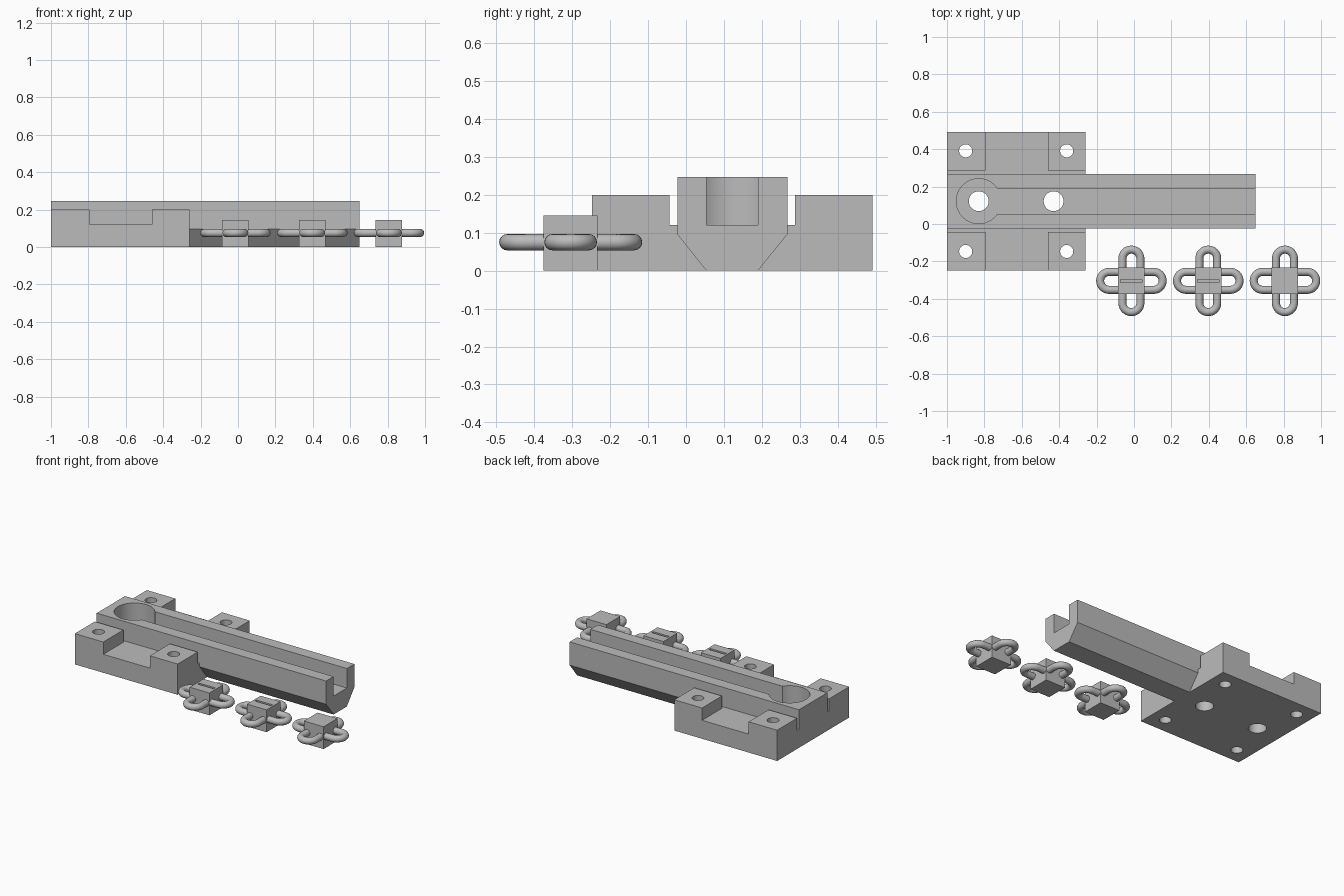
import bpy, bmesh, math

if "Cube" in bpy.data.objects:
    bpy.data.objects.remove(bpy.data.objects["Cube"])

grey = bpy.data.materials.new("plain grey")
grey.diffuse_color = (0.5, 0.5, 0.5, 1)
grey.use_nodes = True
grey.node_tree.nodes["Principled BSDF"].inputs["Base Color"].default_value = grey.diffuse_color
CY = 0.122  # centre line of the holder


def mesh_object(name, bm):
    bmesh.ops.recalc_face_normals(bm, faces=bm.faces)
    me = bpy.data.meshes.new(name)
    bm.to_mesh(me)
    bm.free()
    ob = bpy.data.objects.new(name, me)
    bpy.context.collection.objects.link(ob)
    me.materials.append(grey)
    return ob


def box(name, x0, x1, y0, y1, z0, z1):
    bm = bmesh.new()
    bmesh.ops.create_cube(bm, size=1)
    for v in bm.verts:
        v.co = ((x0 + x1) / 2 + v.co.x * (x1 - x0),
                (y0 + y1) / 2 + v.co.y * (y1 - y0),
                (z0 + z1) / 2 + v.co.z * (z1 - z0))
    return mesh_object(name, bm)


def cylinder(name, x, y, r, z0, z1, sides=48):
    bm = bmesh.new()
    bmesh.ops.create_cone(bm, cap_ends=True, segments=sides, radius1=r, radius2=r, depth=z1 - z0)
    bmesh.ops.translate(bm, verts=bm.verts, vec=(x, y, (z0 + z1) / 2))
    return mesh_object(name, bm)


def prism_x(name, profile, x0, x1):
    bm = bmesh.new()
    face = bm.faces.new([bm.verts.new((x0, y, z)) for y, z in profile])
    new = bmesh.ops.extrude_face_region(bm, geom=[face])["geom"]
    bmesh.ops.translate(bm, verts=[g for g in new if isinstance(g, bmesh.types.BMVert)],
                        vec=(x1 - x0, 0, 0))
    return mesh_object(name, bm)


def activate(ob):
    bpy.ops.object.select_all(action='DESELECT')
    ob.select_set(True)
    bpy.context.view_layer.objects.active = ob


def combine(ob, tool, operation):
    mod = ob.modifiers.new("bool", 'BOOLEAN')
    mod.operation, mod.object, mod.solver = operation, tool, 'EXACT'
    activate(ob)
    bpy.ops.object.modifier_apply(modifier=mod.name)
    bpy.data.objects.remove(tool, do_unlink=True)


def smooth(ob, degrees=35):
    activate(ob)
    bpy.ops.object.shade_smooth_by_angle(angle=math.radians(degrees))


# Holder: base plate, four corner posts and the long keel-shaped rail
holder = box("rail_holder", -1, -0.26, CY - 0.37, CY + 0.37, 0, 0.12)
for x0, x1 in ((-1, -0.795), (-0.46, -0.26)):
    for y0, y1 in ((CY - 0.37, CY - 0.165), (CY + 0.165, CY + 0.37)):
        combine(holder, box("post", x0, x1, y0, y1, 0.06, 0.2), 'UNION')
half = [(0.068, 0), (0.145, 0.096), (0.145, 0.247)]
profile = [(CY + y, z) for y, z in half] + [(CY - y, z) for y, z in reversed(half)]
combine(holder, prism_x("rail", profile, -1, 0.65), 'UNION')

# Channel, round pocket and the through holes
combine(holder, box("channel", -0.83, 0.8, CY - 0.068, CY + 0.068, 0.12, 0.4), 'DIFFERENCE')
combine(holder, cylinder("pocket", -0.83, CY, 0.12, 0.12, 0.4, 64), 'DIFFERENCE')
for x in (-0.83, -0.43):
    combine(holder, cylinder("rail_hole", x, CY, 0.053, -0.1, 0.4), 'DIFFERENCE')
for x in (-0.9, -0.36):
    for s in (-1, 1):
        combine(holder, cylinder("post_hole", x, CY + s * 0.269, 0.035, -0.1, 0.4), 'DIFFERENCE')
smooth(holder)


# Closed tube loop shaped like a stretched ring
def loop(name, x, y, turned):
    r, straight = 0.048, 0.119
    pts = []
    for side in (0, 1):
        for i in range(17):
            a = -math.pi / 2 + math.pi * side + math.pi * i / 16
            px = r * math.cos(a) + (straight if side == 0 else -straight)
            py = r * math.sin(a)
            pts.append((-py, px) if turned else (px, py))
    cu = bpy.data.curves.new(name, 'CURVE')
    cu.dimensions = '3D'
    cu.bevel_depth = 0.0215
    cu.bevel_resolution = 6
    sp = cu.splines.new('POLY')
    sp.points.add(len(pts) - 1)
    for p, (px, py) in zip(sp.points, pts):
        p.co = (x + px, y + py, 0.075, 1)
    sp.use_cyclic_u = True
    ob = bpy.data.objects.new(name, cu)
    bpy.context.collection.objects.link(ob)
    cu.materials.append(grey)
    activate(ob)
    bpy.ops.object.convert(target='MESH')
    smooth(bpy.context.view_layer.objects.active, 50)


# Three slider cubes, each with two crossed loops; two have a top slot
LY = -0.304
for n, x in enumerate((-0.014, 0.397, 0.807), 1):
    cube = box(f"slider_cube_{n}", x - 0.071, x + 0.071, LY - 0.071, LY + 0.071, 0, 0.145)
    if n < 3:
        combine(cube, box("slot", x - 0.058, x + 0.058, LY - 0.008, LY + 0.008, 0.11, 0.2),
                'DIFFERENCE')
    loop(f"long_loop_{n}", x, LY, False)
    loop(f"cross_loop_{n}", x, LY, True)
